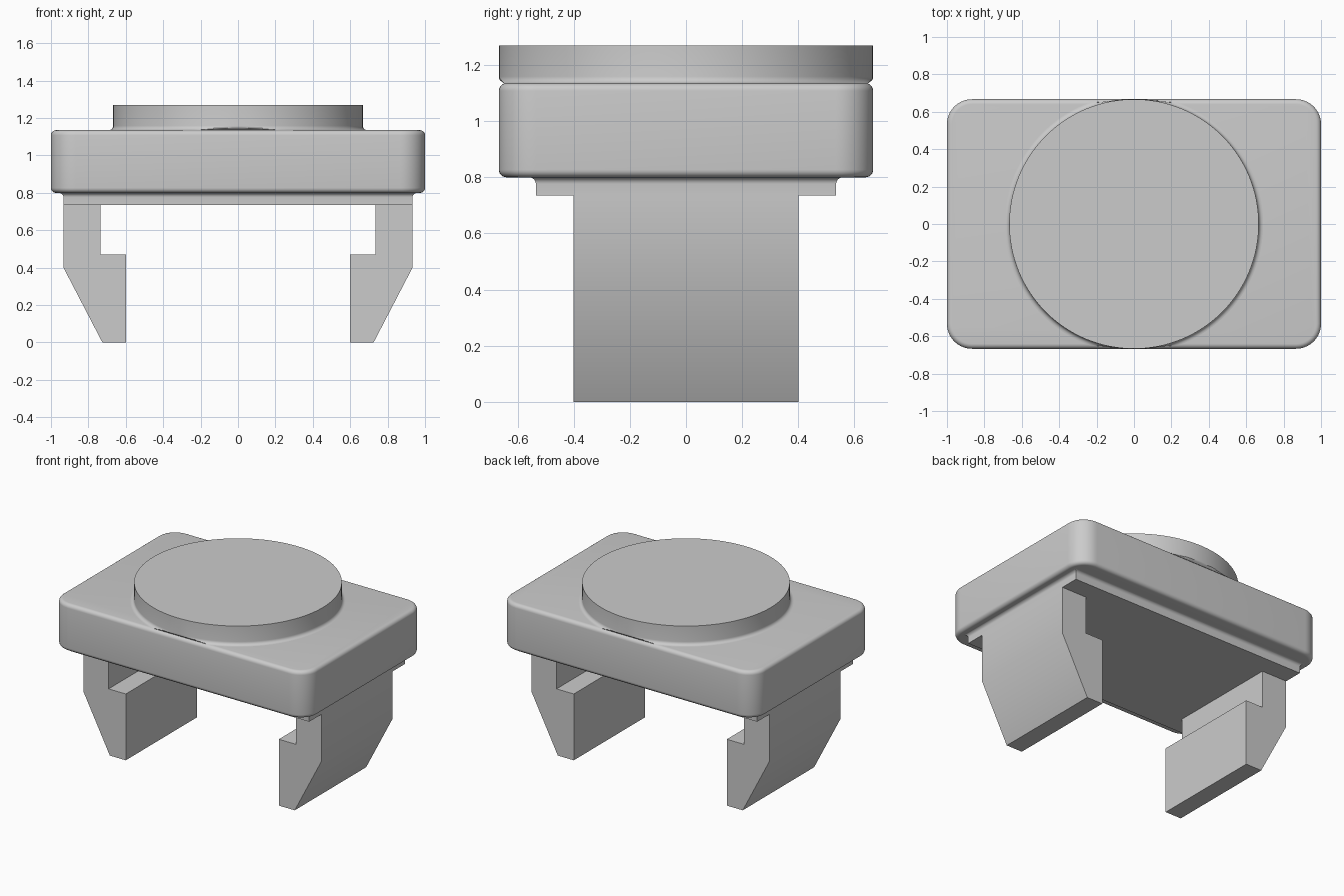
import bpy, bmesh, math

if "Cube" in bpy.data.objects:
    bpy.data.objects.remove(bpy.data.objects["Cube"])

grey = bpy.data.materials.new("light_grey")
grey.diffuse_color = (0.6, 0.6, 0.6, 1)
grey.use_nodes = True
grey.node_tree.nodes["Principled BSDF"].inputs["Base Color"].default_value = grey.diffuse_color


def finish(name, bm):
    """Turn a bmesh into a smooth-by-angle object."""
    bmesh.ops.recalc_face_normals(bm, faces=bm.faces)
    mesh = bpy.data.meshes.new(name)
    bm.to_mesh(mesh)
    bm.free()
    mesh.materials.append(grey)
    ob = bpy.data.objects.new(name, mesh)
    bpy.context.collection.objects.link(ob)
    bpy.ops.object.select_all(action='DESELECT')
    ob.select_set(True)
    bpy.context.view_layer.objects.active = ob
    bpy.ops.object.shade_smooth_by_angle(angle=math.radians(30))
    return ob


def loft(name, rings):
    """Skin closed rings of points and cap both ends."""
    bm = bmesh.new()
    loops = [[bm.verts.new(p) for p in ring] for ring in rings]
    for a, b in zip(loops, loops[1:]):
        for i in range(len(a)):
            j = (i + 1) % len(a)
            bm.faces.new((a[i], a[j], b[j], b[i]))
    bm.faces.new(loops[0][::-1])
    bm.faces.new(loops[-1])
    return finish(name, bm)


def rounded_rect(hx, hy, r, z, steps=10):
    pts = []
    for k, (sx, sy) in enumerate([(1, 1), (-1, 1), (-1, -1), (1, -1)]):
        for i in range(steps + 1):
            a = math.pi / 2 * (k + i / steps)
            pts.append((sx * (hx - r) + r * math.cos(a),
                        sy * (hy - r) + r * math.sin(a), z))
    return pts


N = 6
quarter = [math.pi / 2 * i / N for i in range(N + 1)]

# Main body: rounded block with filleted top and bottom edges
R, Z0, Z1 = 0.027, 0.80, 1.135
edge = [(R * (1 - math.sin(a)), Z0 + R * (1 - math.cos(a))) for a in quarter]
edge += [(d, Z0 + Z1 - z) for d, z in reversed(edge)]
loft("body", [rounded_rect(1 - d, 0.667 - d, 0.133 - d, z) for d, z in edge])

# Lower plate flaring into the underside of the body
F = 0.024
flare = [(0, 0.735)] + [(F * (1 - math.cos(a)), Z0 - F + F * math.sin(a)) for a in quarter]
loft("lower_plate", [[(sx * (0.933 + d), sy * (0.535 + d), z)
                      for sx, sy in [(1, 1), (-1, 1), (-1, -1), (1, -1)]]
                     for d, z in flare])

# Round top disc with a small fillet, trimmed to the body's depth
rings = []
for d, z in [(F * (1 - math.sin(a)), Z1 + F * (1 - math.cos(a))) for a in quarter] + [(0, 1.27)]:
    lim = min(0.667, 0.65 + (z - Z1) * 1.2)
    ring = []
    for i in range(128):
        a = math.tau * i / 128
        y = (0.667 + d) * math.sin(a)
        ring.append(((0.667 + d) * math.cos(a), max(-lim, min(lim, y)), z))
    rings.append(ring)
loft("top_disc", rings)

# Hooked legs, one on each side
profile = [(0.933, 0.735), (0.933, 0.40), (0.725, 0), (0.6, 0),
           (0.6, 0.47), (0.735, 0.47), (0.735, 0.735)]
for side, s in (("left", -1), ("right", 1)):
    loft(side + "_leg", [[(s * x, y, z) for x, z in profile] for y in (-0.4, 0.4)])
